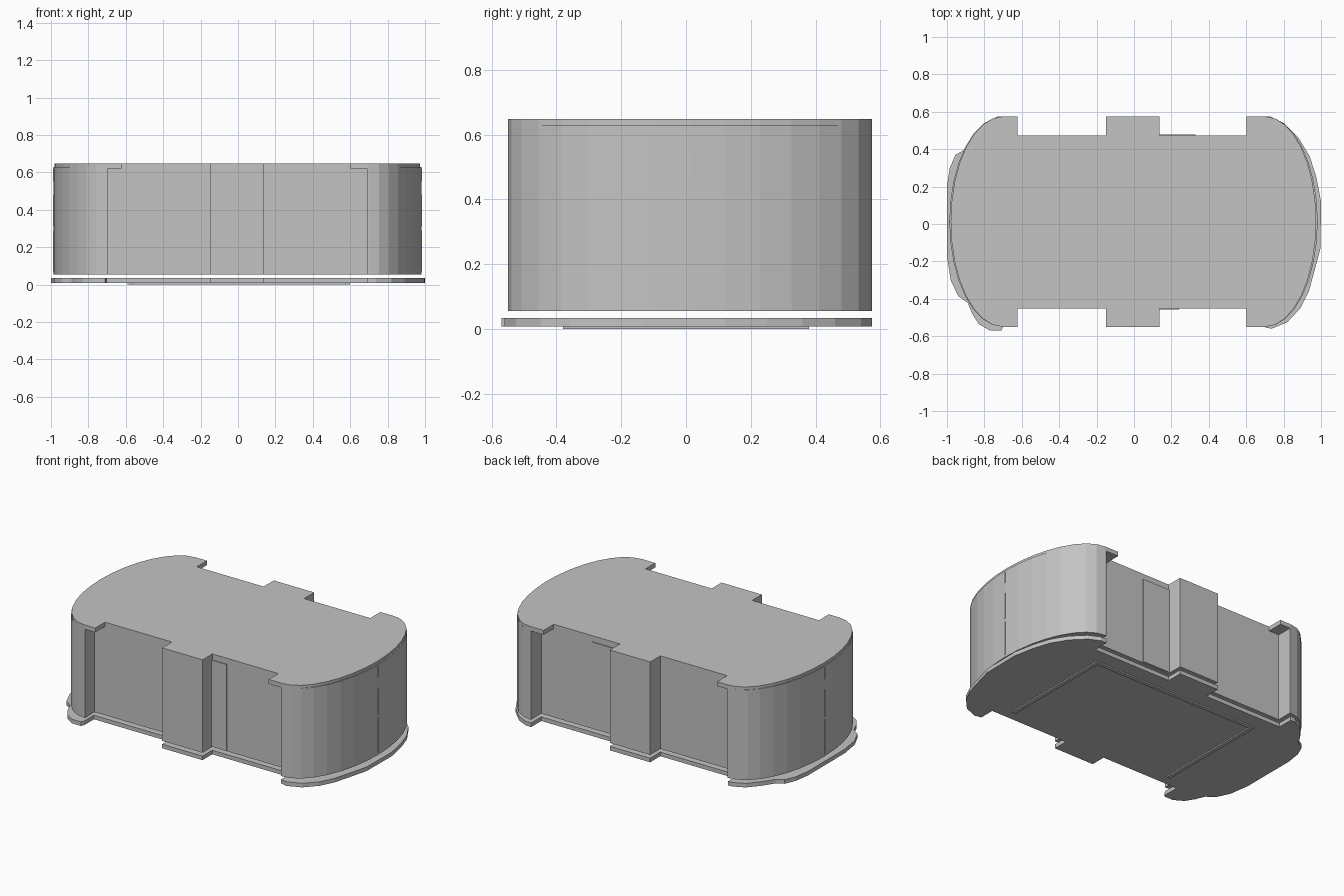
import bpy, bmesh, math

if "Cube" in bpy.data.objects:
    bpy.data.objects.remove(bpy.data.objects["Cube"])

grey = bpy.data.materials.new("plain grey")
grey.diffuse_color = (0.55, 0.55, 0.55, 1)
grey.use_nodes = True
grey.node_tree.nodes["Principled BSDF"].inputs["Base Color"].default_value = grey.diffuse_color

BACK, FRONT = 0.575, -0.55          # outer faces of the long sides
BACK_IN, FRONT_IN = 0.473, -0.452   # recessed faces of the long sides


def prism(name, pts, z0, z1):
    """Extrude a closed plan outline between two heights."""
    bm = bmesh.new()
    face = bm.faces.new([bm.verts.new((x, y, z0)) for x, y in pts])
    up = bmesh.ops.extrude_face_region(bm, geom=[face])
    verts = [g for g in up["geom"] if isinstance(g, bmesh.types.BMVert)]
    bmesh.ops.translate(bm, vec=(0, 0, z1 - z0), verts=verts)
    bmesh.ops.recalc_face_normals(bm, faces=bm.faces)
    me = bpy.data.meshes.new(name)
    bm.to_mesh(me)
    bm.free()
    me.materials.append(grey)
    ob = bpy.data.objects.new(name, me)
    bpy.context.collection.objects.link(ob)
    return ob


def box(name, x0, x1, y0, y1, z0, z1):
    return prism(name, [(x0, y0), (x1, y0), (x1, y1), (x0, y1)], z0, z1)


def arc(side, reach, n=16):
    """Rounded end, from front to back on the right, back to front on the left."""
    mid, half = (BACK + FRONT) / 2, (BACK - FRONT) / 2
    cx = 0.70
    pts = []
    for i in range(n + 1):
        a = -math.pi / 2 + math.pi * i / n
        pts.append((side * (cx + (reach - cx) * math.cos(a)),
                    mid + side * half * math.sin(a)))
    return pts


def outline(left, right, xl, xr):
    """Plan with rounded ends, a recess each side of a central rib."""
    front = [(xl, FRONT), (xl, FRONT_IN), (-0.15, FRONT_IN), (-0.15, FRONT),
             (0.135, FRONT), (0.135, FRONT_IN), (xr, FRONT_IN), (xr, FRONT)]
    back = [(xr, BACK), (xr, BACK_IN), (0.135, BACK_IN), (0.135, BACK),
            (-0.15, BACK), (-0.15, BACK_IN), (xl, BACK_IN), (xl, BACK)]
    return front + right + back + left


# Main housing
prism("housing", outline(arc(-1, 0.987), arc(1, 0.982), -0.695, 0.69), 0.055, 0.63)

# Lid, whose lips overhang the recesses
prism("lid", outline(arc(-1, 0.98), arc(1, 0.974), -0.622, 0.602), 0.62, 0.648)

# Base plate with uneven, wider ends
base_right = [(0.735, -0.56), (0.82, -0.525), (0.89, -0.45), (0.935, -0.36),
              (0.965, -0.25), (0.997, -0.13), (1.0, 0.12), (0.975, 0.25),
              (0.94, 0.36), (0.88, 0.46), (0.80, 0.54), (0.73, 0.574)]
base_left = [(-0.73, 0.574), (-0.80, 0.54), (-0.86, 0.47), (-0.91, 0.395),
             (-0.955, 0.37), (-0.985, 0.30), (-1.0, 0.20), (-1.0, -0.17),
             (-0.98, -0.30), (-0.94, -0.385), (-0.89, -0.42), (-0.865, -0.48),
             (-0.83, -0.535), (-0.77, -0.57), (-0.71, -0.57)]
prism("base_plate", outline(base_left, base_right, -0.70, 0.69), 0.008, 0.034)

# Three-sided rail under the base
box("rail_back", -0.59, 0.60, 0.355, 0.38, 0.0, 0.009)
box("rail_left", -0.59, -0.565, -0.38, 0.355, 0.0, 0.009)
box("rail_right", 0.575, 0.60, -0.38, 0.355, 0.0, 0.009)

# Thin panels beside the central rib
box("front_panel", 0.135, 0.24, FRONT_IN - 0.006, FRONT_IN, 0.06, 0.61)
box("back_panel", 0.135, 0.33, BACK_IN, BACK_IN + 0.006, 0.06, 0.61)

# Seam strips at the rounded ends
for z0, z1 in ((0.07, 0.29), (0.31, 0.48), (0.55, 0.62)):
    box("right_seam", 0.978, 0.985, 0.008, 0.014, z0, z1)
    box("left_seam", -0.990, -0.983, 0.008, 0.014, z0, z1)
